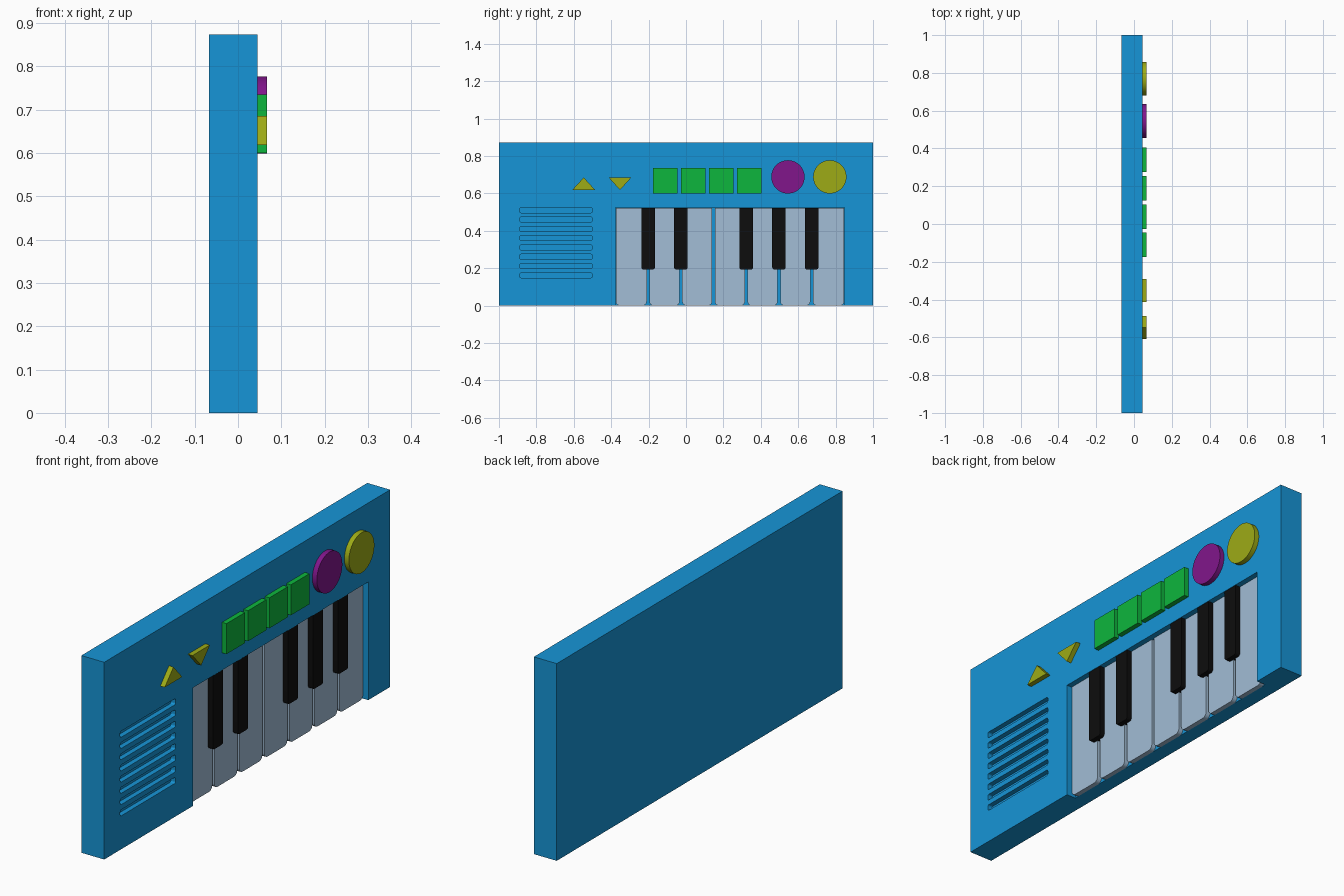
import bpy, bmesh, math

if "Cube" in bpy.data.objects:
    bpy.data.objects.remove(bpy.data.objects["Cube"])

FRONT, BACK, BUTTON = 0.045, -0.067, 0.067
FLOOR, WHITE_TOP = 0.0, 0.021


def material(name, rgb):
    m = bpy.data.materials.new(name)
    m.diffuse_color = (*rgb, 1)
    m.use_nodes = True
    m.node_tree.nodes["Principled BSDF"].inputs["Base Color"].default_value = m.diffuse_color
    return m


blue = material("blue", (0.008, 0.30, 0.68))
white = material("pale", (0.36, 0.51, 0.67))
black = material("black", (0.004, 0.004, 0.004))
green = material("green", (0.004, 0.47, 0.047))
yellow = material("yellow", (0.34, 0.41, 0.008))
purple = material("purple", (0.22, 0.008, 0.26))


def prism(name, loops, x0, x1, mat=None):
    """Extrude closed y-z outlines from x0 to x1."""
    bm = bmesh.new()
    for pts in loops:
        a = [bm.verts.new((x0, y, z)) for y, z in pts]
        b = [bm.verts.new((x1, y, z)) for y, z in pts]
        bm.faces.new(a[::-1])
        bm.faces.new(b)
        n = len(pts)
        for i in range(n):
            j = (i + 1) % n
            bm.faces.new((a[i], a[j], b[j], b[i]))
    bmesh.ops.recalc_face_normals(bm, faces=bm.faces)
    me = bpy.data.meshes.new(name)
    bm.to_mesh(me)
    bm.free()
    ob = bpy.data.objects.new(name, me)
    bpy.context.collection.objects.link(ob)
    if mat:
        me.materials.append(mat)
    return ob


def rect(y0, y1, z0, z1, r_bottom=0, r_top=0, seg=5):
    """Rectangle outline with optional rounded bottom and top corners."""
    pts = []
    for y, z, sy, sz, r, start in ((y0, z0, 1, 1, r_bottom, 180), (y1, z0, -1, 1, r_bottom, 270),
                                   (y1, z1, -1, -1, r_top, 0), (y0, z1, 1, -1, r_top, 90)):
        if not r:
            pts.append((y, z))
            continue
        for k in range(seg + 1):
            t = math.radians(start + 90 * k / seg)
            pts.append((y + sy * r + r * math.cos(t), z + sz * r + r * math.sin(t)))
    return pts


def smooth(ob):
    bpy.ops.object.select_all(action='DESELECT')
    ob.select_set(True)
    bpy.context.view_layer.objects.active = ob
    bpy.ops.object.shade_smooth_by_angle(angle=math.radians(30))


# Case with key bed and speaker slots cut out
case = prism("case", [rect(-1, 1, 0, 0.873)], BACK, FRONT, blue)
bed = prism("key_bed_cutter", [rect(-0.378, 0.847, -0.1, 0.523)], FLOOR, 0.2)
slots = prism("slot_cutter",
              [rect(-0.888, -0.502, 0.148 + i * 0.0497, 0.175 + i * 0.0497, 0.007, 0.007, 3)
               for i in range(8)], FRONT - 0.022, 0.2)
for cutter in (bed, slots):
    cutter.hide_render = True
    cutter.hide_viewport = True
    mod = case.modifiers.new(cutter.name, 'BOOLEAN')
    mod.operation = 'DIFFERENCE'
    mod.solver = 'EXACT'
    mod.object = cutter

# White keys
START, PITCH, GAP = -0.3775, 0.1749, 0.014
for i in range(7):
    y0 = START + i * PITCH
    smooth(prism(f"white_key_{i + 1}",
                 [rect(y0 + (GAP / 2 if i else 0.002), y0 + PITCH - (GAP / 2 if i < 6 else 0.002),
                       0, 0.522, 0.022)], FLOOR, WHITE_TOP, white))

# Black keys over the gaps, skipping the third
for i in (1, 2, 4, 5, 6):
    y = START + i * PITCH
    smooth(prism(f"black_key_{i}", [rect(y - 0.036, y + 0.036, 0.193, 0.522, 0.011)],
                 FLOOR, FRONT - 0.001, black))

# Square buttons
for i in range(4):
    y = -0.176 + i * 0.15
    prism(f"square_button_{i + 1}", [rect(y, y + 0.13, 0.60, 0.735)], FRONT, BUTTON, green)

# Up and down arrow buttons
prism("up_button", [[(-0.608, 0.618), (-0.486, 0.618), (-0.547, 0.685)]], FRONT, BUTTON, yellow)
prism("down_button", [[(-0.414, 0.685), (-0.353, 0.618), (-0.292, 0.685)]], FRONT, BUTTON, yellow)

# Round knobs
for name, y, mat in (("purple_knob", 0.545, purple), ("yellow_knob", 0.769, yellow)):
    ring = [(y + 0.089 * math.cos(2 * math.pi * k / 48), 0.688 + 0.089 * math.sin(2 * math.pi * k / 48))
            for k in range(48)]
    smooth(prism(name, [ring], FRONT, BUTTON, mat))
